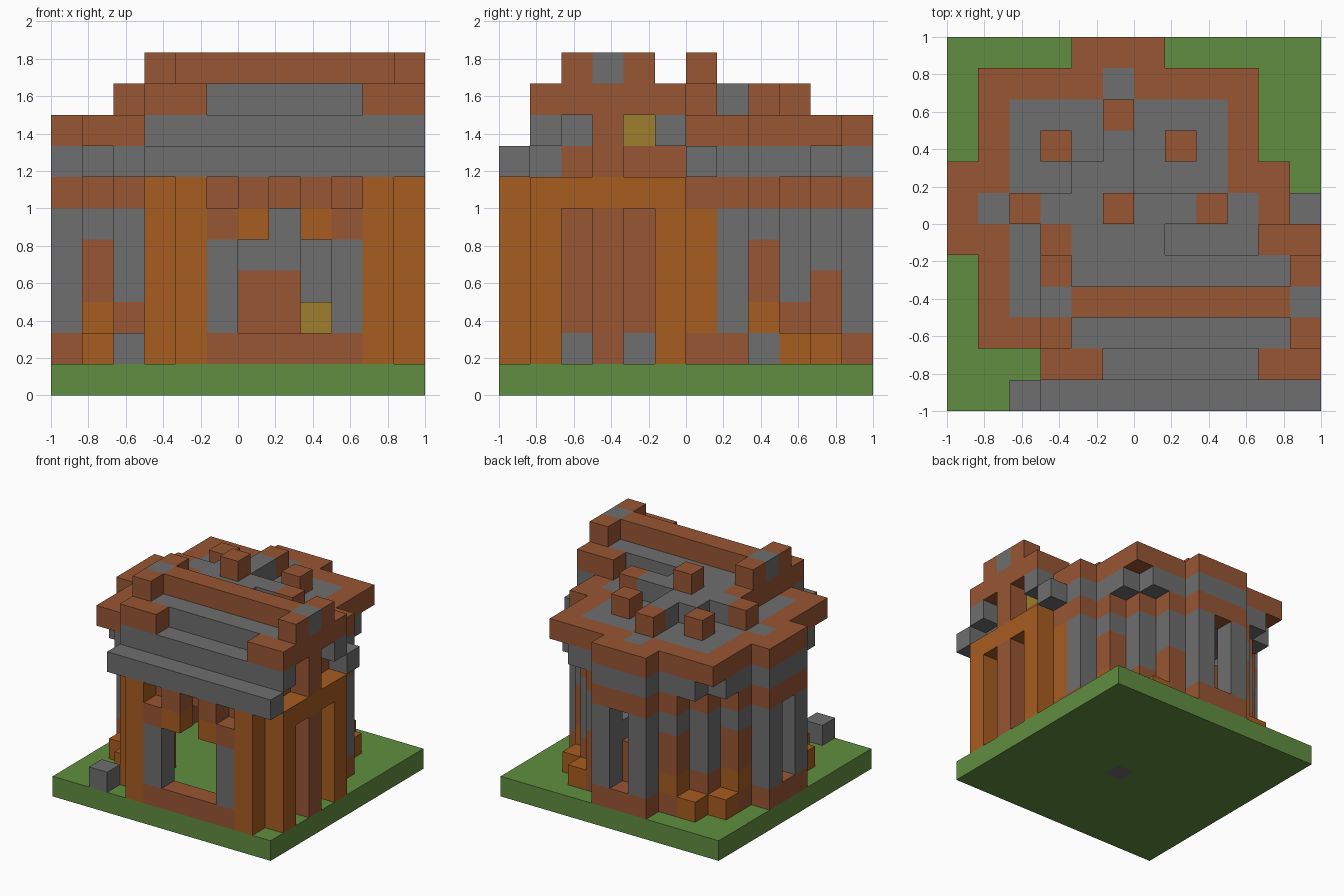
import bpy
import bmesh
from mathutils import Vector

cube = bpy.data.objects.get("Cube")
if cube:
    bpy.data.objects.remove(cube)

U = 1 / 6  # block size
COLOURS = {
    "grass": (0.117, 0.27, 0.05),
    "brick": (0.314, 0.093, 0.034),
    "stone": (0.156, 0.156, 0.156),
    "timber": (0.386, 0.107, 0.0144),
    "glass": (0.342, 0.209, 0.027),
}
materials = {}
for name, rgb in COLOURS.items():
    m = bpy.data.materials.new(name)
    m.use_nodes = True
    m.diffuse_color = (*rgb, 1)
    bsdf = m.node_tree.nodes["Principled BSDF"]
    bsdf.inputs["Base Color"].default_value = (*rgb, 1)
    bsdf.inputs["Roughness"].default_value = 0.9
    materials[name] = m

cells = {}  # block position -> (part, colour)


def span(v):
    """A single index or an inclusive (first, last) pair."""
    return range(v[0], v[1] + 1) if isinstance(v, tuple) else (v,)


def put(part, colour, xs, ys, zs):
    for i in span(xs):
        for j in span(ys):
            for k in span(zs):
                cells[i, j, k] = (part, colour)


def clear(xs, ys, zs):
    for i in span(xs):
        for j in span(ys):
            for k in span(zs):
                cells.pop((i, j, k), None)


# Ground
put("ground", "grass", (0, 11), (0, 11), 0)
put("ground", "stone", 6, 5, 0)
put("loose_stone", "stone", 2, 0, 1)

CX, CY = 5, 6  # tower centre


def around(part, colour, a, b, zs):
    """Repeat a block eightfold around the tower, outside the house."""
    for p, q in ((a, b), (b, a)):
        for i in {CX - p, CX + p}:
            for j in {CY - q, CY + q}:
                if i <= 3 or j >= CY or (i == 10 and j > 5):
                    put(part, colour, i, j, zs)


# Tower wall: bays with stone posts, stepped diagonals, low timber buttresses
for side in (0, 1):
    around("tower_wall", "brick", side, 5, 1)
    around("tower_wall", "brick", side, 5, 6)
    around("tower_wall", "stone", side, 5, 7)
around("tower_wall", "stone", 1, 5, (2, 5))
for k, diag, corner in (
    (1, "brick", "brick"), (2, "timber", "brick"), (3, "brick", "stone"),
    (4, "brick", "stone"), (5, "stone", "stone"), (6, "brick", "brick"),
    (7, "stone", "stone"),
):
    around("tower_wall", diag, 2, 4, k)
    around("tower_wall", corner, 3, 3, k)
put("tower_wall", "stone", 9, 8, 1)
around("buttress", "timber", 3, 4, 1)
around("tower_wall", "stone", 3, 4, 7)

# Recessed inner panels and a lantern
put("inner_panel", "brick", (5, 7), 10, (2, 3))
put("inner_panel", "stone", (6, 7), 10, 4)
put("inner_panel", "brick", 1, 6, (2, 3))
put("lantern", "glass", 8, 8, 2)

# Tower roof: brick rim, stone middle, battlements and central spire
for i in range(0, 11):
    for j in range(1, 12):
        if i > 2 and j < 6:
            continue
        a, b = abs(i - CX), abs(j - CY)
        far, near = max(a, b), min(a, b)
        if far == 5 and near > 1:
            continue
        rim = far == 5 or (far == 4 and near > 0)
        put("tower_roof", "brick" if rim else "stone", i, j, 8)
for a, b in ((3, 0), (2, 2)):
    around("battlement", "brick", a, b, 9)
clear(3, 4, 9)
for i, j in ((5, 7), (5, 8), (4, 7), (4, 6), (3, 6), (5, 6), (6, 6), (7, 6)):
    put("roof_cap", "stone", i, j, 9)
put("spire", "brick", 5, 6, 10)

# House corner posts and top beams
for j in (1, 5):
    put("corner_post", "timber", 11, j, (1, 6))
    put("corner_post", "timber", 10, j, (1, 6))
for i in (4, 10):
    put("corner_post", "timber", i, 0, (1, 6))
put("corner_post", "timber", (3, 4), 1, (1, 6))
put("corner_post", "timber", 10, 6, (2, 5))

# House right wall
put("side_wall", "brick", 10, (2, 4), (2, 5))
put("side_wall", "stone", 10, (2, 4), 1)
put("side_post", "brick", 11, 3, (1, 5))
put("side_beam", "timber", 11, (1, 5), 6)
put("side_post", "brick", 11, 3, (7, 8))
put("inner_post", "brick", 3, 3, (1, 6))

# House front: sill, door jambs and notched lintel
put("door_sill", "brick", (5, 9), 0, 1)
for i in (5, 9):
    put("door_jamb", "stone", i, 0, (2, 4))
    put("door_jamb", "brick", i, 0, 5)
for i in (6, 8):
    put("lintel", "timber", i, 0, 5)
    put("lintel", "brick", i, 0, 6)
put("lintel", "brick", (5, 9), 1, 6)

# Gable ends with small windows
for i in (4, 10):
    put("gable", "brick", i, (1, 5), (7, 9))
    for j in (2, 4):
        put("gable_window", "glass", i, j, 8)

# House roof: stepped courses up to a ridge, with raised verges
for j in range(0, 6):
    k = 10 - abs(j - 3)
    put("house_roof", "brick" if j == 3 else "stone", (4, 10), j, k)
    if 0 < j < 3:
        put("house_roof", "stone", (4, 10), j, k - 1)
put("house_roof", "stone", (4, 6), 5, 9)
for i in (3, 11):
    for j in (0, 6):
        put("verge", "stone", i, j, 7)
    for j in (1, 5):
        put("verge", "stone", i, j, 8)
        put("verge", "brick", i, j, 9)
    for j in (2, 4):
        put("verge", "brick", i, j, (9, 10))
    put("verge", "brick", i, 3, 9)
    put("verge", "stone", i, 3, 10)

# Build one mesh per part from the exposed block faces
AXES = [Vector(d) * s for d in ((1, 0, 0), (0, 1, 0), (0, 0, 1)) for s in (1, -1)]
palette = list(COLOURS)
for part in sorted({p for p, c in cells.values()}):
    bm = bmesh.new()
    for pos, (owner, colour) in cells.items():
        if owner != part:
            continue
        centre = Vector(pos) + Vector((0.5, 0.5, 0.5))
        for n in AXES:
            if tuple(int(a + b) for a, b in zip(pos, n)) in cells:
                continue
            u = Vector((n.y, n.z, n.x)) / 2
            v = n.cross(u)
            corners = [centre + n / 2 + d for d in (u + v, v - u, -u - v, u - v)]
            face = bm.faces.new(
                [bm.verts.new((c.x * U - 1, c.y * U - 1, c.z * U)) for c in corners])
            face.material_index = palette.index(colour)
    bmesh.ops.remove_doubles(bm, verts=bm.verts, dist=0.001)
    mesh = bpy.data.meshes.new(part)
    bm.to_mesh(mesh)
    bm.free()
    for name in palette:
        mesh.materials.append(materials[name])
    bpy.context.collection.objects.link(bpy.data.objects.new(part, mesh))
